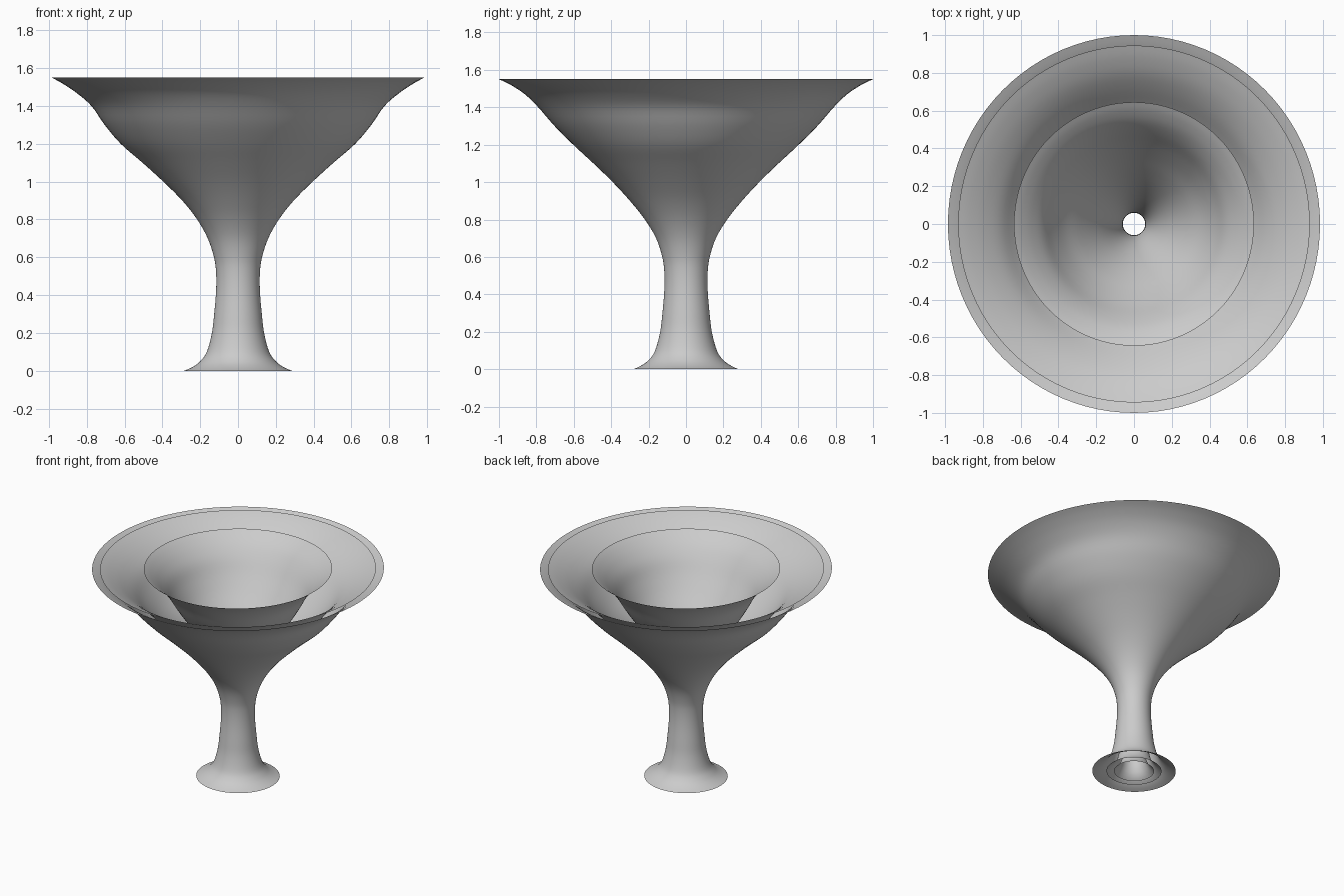
import bpy, bmesh, math

if "Cube" in bpy.data.objects:
    bpy.data.objects.remove(bpy.data.objects["Cube"])

# Outer profile: height, half-width along x, half-width along y
PROFILE = [
    (0.00, 0.285, 0.280), (0.02, 0.240, 0.238), (0.05, 0.200, 0.198),
    (0.10, 0.165, 0.165), (0.20, 0.138, 0.138), (0.30, 0.126, 0.126),
    (0.42, 0.116, 0.116), (0.52, 0.116, 0.116), (0.60, 0.127, 0.127),
    (0.70, 0.160, 0.160), (0.80, 0.216, 0.220), (0.90, 0.295, 0.300),
    (1.00, 0.395, 0.392), (1.10, 0.505, 0.495), (1.20, 0.620, 0.603),
    (1.30, 0.705, 0.703), (1.40, 0.775, 0.790), (1.47, 0.855, 0.862),
    (1.52, 0.930, 0.938), (1.55, 0.985, 1.000),
]
HEIGHT = 1.55
SEGMENTS = 96


def smooth_profile(points, steps=4):
    """Catmull-Rom refinement of the profile."""
    out = []
    for i in range(len(points) - 1):
        p0, p1 = points[max(i - 1, 0)], points[i]
        p2, p3 = points[i + 1], points[min(i + 2, len(points) - 1)]
        for k in range(steps):
            t = k / steps
            out.append(tuple(
                0.5 * (2 * b + (c - a) * t + (2 * a - 5 * b + 4 * c - d) * t ** 2
                       + (3 * b - a - 3 * c + d) * t ** 3)
                for a, b, c, d in zip(p0, p1, p2, p3)))
    out.append(points[-1])
    return out


def make_shell(name, foot_scale, rim_scale):
    """Open flared shell; its width scale blends from foot to rim."""
    bm = bmesh.new()
    rings = []
    for z, rx, ry in smooth_profile(PROFILE):
        s = foot_scale + (rim_scale - foot_scale) * (z / HEIGHT) ** 1.3
        rings.append([bm.verts.new((rx * s * math.cos(a), ry * s * math.sin(a), z))
                      for a in (2 * math.pi * i / SEGMENTS for i in range(SEGMENTS))])
    for low, high in zip(rings, rings[1:]):
        for i in range(SEGMENTS):
            j = (i + 1) % SEGMENTS
            bm.faces.new((low[i], low[j], high[j], high[i])).smooth = True
    mesh = bpy.data.meshes.new(name)
    bm.to_mesh(mesh)
    bm.free()
    obj = bpy.data.objects.new(name, mesh)
    bpy.context.collection.objects.link(obj)
    return obj


# Three nested shells sharing the same foot and rim heights
make_shell("outer_funnel", 1.0, 1.0)
make_shell("middle_funnel", 0.66, 0.945)
make_shell("inner_funnel", 0.48, 0.645)
